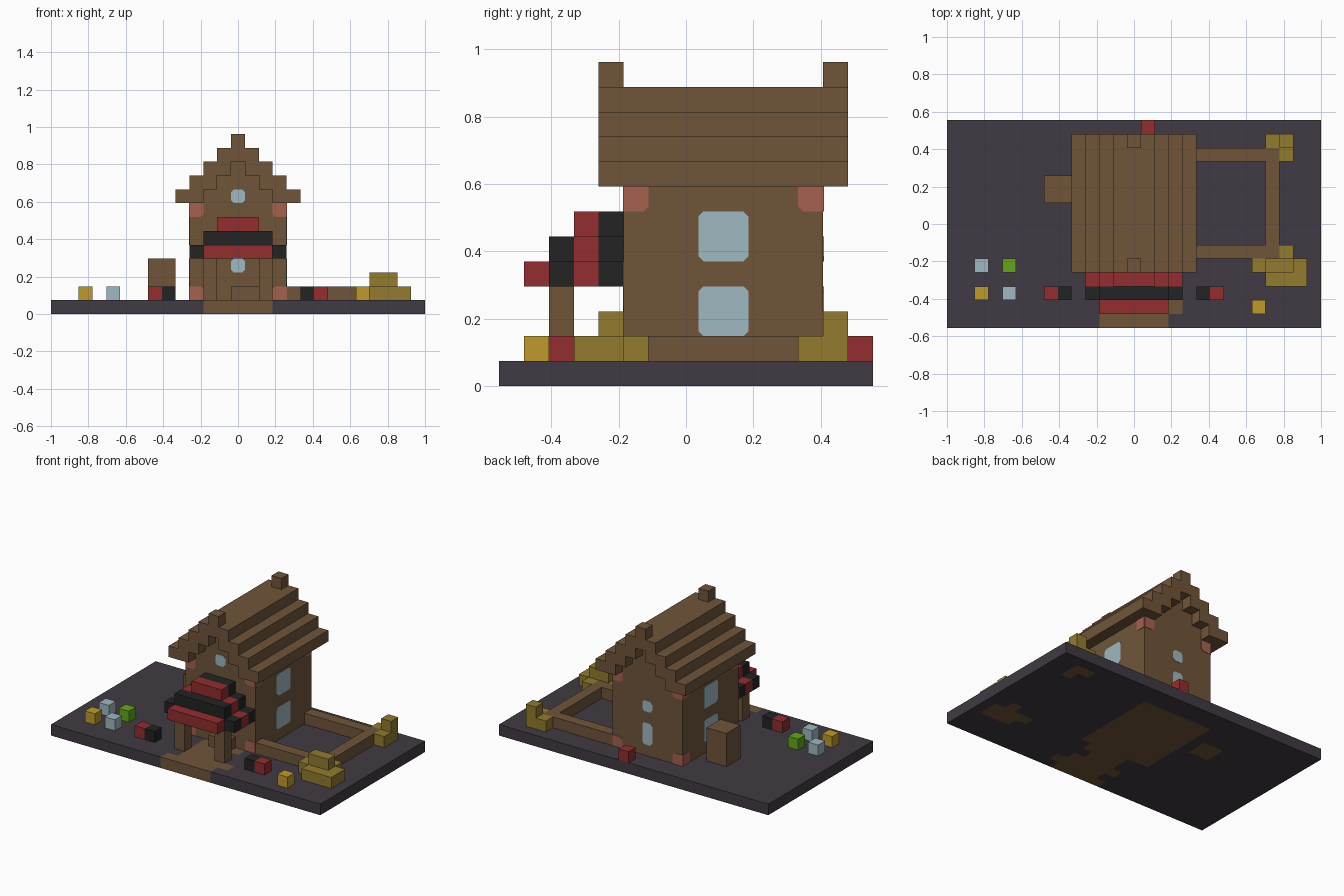
import bpy, bmesh

cube = bpy.data.objects.get("Cube")
if cube:
    bpy.data.objects.remove(cube)

NX, NY = 27, 15          # plot size in blocks
U = 2 / NX               # one block


def material(name, hex_code):
    rgb = [int(hex_code[n:n + 2], 16) / 255 for n in (0, 2, 4)]
    lin = [c / 12.92 if c < 0.04 else ((c + 0.055) / 1.055) ** 2.4 for c in rgb]
    mat = bpy.data.materials.new(name)
    mat.use_nodes = True
    mat.diffuse_color = (*lin, 1)
    bsdf = next(n for n in mat.node_tree.nodes if n.type == 'BSDF_PRINCIPLED')
    bsdf.inputs["Base Color"].default_value = (*lin, 1)
    return mat


WOOD = material("wood_brown", "70553a")
GROUND = material("ground_grey", "413a43")
RED = material("red", "922d2f")
BLACK = material("black", "232323")
PINK = material("brick_pink", "a6614f")
GLASS = material("pale_blue", "9fb8c1")
HAY = material("hay", "927b2f")
YELLOW = material("yellow", "bf9a2e")
GREEN = material("green", "66a51f")


def to_world(i, j, k):
    return ((i - NX / 2) * U, (j - NY / 2) * U, k * U)


def add_object(name, bm, *mats):
    mesh = bpy.data.meshes.new(name)
    bm.to_mesh(mesh)
    bm.free()
    for mat in mats:
        mesh.materials.append(mat)
    obj = bpy.data.objects.new(name, mesh)
    bpy.context.collection.objects.link(obj)
    return obj


def block(name, mat, i, j, k):
    """Box from (start, end) block ranges."""
    bm = bmesh.new()
    bmesh.ops.create_cube(bm, size=1)
    for v in bm.verts:
        v.co = to_world(*(r[0] if c < 0 else r[1] for r, c in zip((i, j, k), v.co)))
    return add_object(name, bm, mat)


def plate(name, mat, axis, at, us, ks, cut=(0, 1, 2, 3)):
    """Thin wall panel with clipped corners; axis is the wall's normal."""
    c = 0.2
    (a, b), (lo, hi) = us, ks
    corners = [(a, lo), (b, lo), (b, hi), (a, hi)]
    mid = ((a + b) / 2, (lo + hi) / 2)
    pts = []
    for n, (u, k) in enumerate(corners):
        if n in cut:
            du = c if u < mid[0] else -c
            dk = c if k < mid[1] else -c
            pair = [(u, k + dk), (u + du, k)]
            pts += pair if n % 2 == 0 else pair[::-1]
        else:
            pts.append((u, k))
    bm = bmesh.new()
    bm.faces.new([bm.verts.new(to_world(at, u, k) if axis == 'x' else to_world(u, at, k))
                  for u, k in pts])
    obj = add_object(name, bm, mat)
    mod = obj.modifiers.new("thickness", 'SOLIDIFY')
    mod.thickness, mod.offset = 0.005, 0
    return obj


# Ground slab, with wooden patches under the house, path, crate and hay
patches = [(10, 17, 5, 13), (11, 16, 0, 1), (12, 17, 1, 2), (11, 16, 2, 3),
           (12, 15, 3, 4), (12, 16, 4, 5), (7, 9, 9, 11), (23, 25, 13, 14),
           (24, 25, 12, 13), (22, 26, 4, 5), (23, 26, 3, 4), (24, 25, 5, 6)]
bm = bmesh.new()
bmesh.ops.create_grid(bm, x_segments=NX, y_segments=NY, size=1)
for v in bm.verts:
    v.co.y *= NY / NX
    v.co.z = U
for f in bm.faces:
    centre = f.calc_center_median()
    i, j = centre.x / U + NX / 2, centre.y / U + NY / 2
    f.material_index = int(any(a < i < b and c < j < d for a, b, c, d in patches))
ground = add_object("ground_slab", bm, GROUND, WOOD)
slab = ground.modifiers.new("thickness", 'SOLIDIFY')
slab.thickness, slab.offset = U, -1

# House body, gables and stepped roof
block("house_walls", WOOD, (10, 17), (5, 13), (1, 8))
for n in range(3):
    block("gable_step", WOOD, (11 + n, 16 - n), (5, 13), (8 + n, 9 + n))
    block("roof_step_right", WOOD, (9 + n, 11 + n), (4, 14), (8 + n, 9 + n))
    block("roof_step_left", WOOD, (16 - n, 18 - n), (4, 14), (8 + n, 9 + n))
block("roof_ridge", WOOD, (12, 15), (4, 14), (11, 12))
for j in (4, 13):
    block("ridge_finial", WOOD, (13, 14), (j, j + 1), (12, 13))

# Windows
for wall in (10, 17):
    for k in (2, 5):
        plate("side_window", GLASS, 'x', wall, (8, 10), (k, k + 2))
for wall, spans in ((5, ((3, 4), (8, 9))), (13, ((2, 4), (5, 6)))):
    for span in spans:
        plate("gable_wall_window", GLASS, 'y', wall, (13, 14), span)

# Brick corners, clipped at the corner that points into the wall
for k in (1, 7):
    for axis, walls, ends in (('x', (10, 17), (5, 12)), ('y', (5, 13), (10, 16))):
        for wall in walls:
            for side, u in enumerate(ends):
                inner = (2, 3)[side] if k == 1 else (1, 0)[side]
                plate("corner_brick", PINK, axis, wall, (u, u + 1), (k, k + 1), (inner,))

# Striped stepped awning on posts, with a doorstep
block("awning_front", RED, (11, 16), (1, 2), (4, 5))
for j, mat in ((2, BLACK), (3, RED), (4, BLACK)):
    block("awning_low", mat, (10, 17), (j, j + 1), (4, 5))
    block("awning_middle", mat, (11, 16), (j, j + 1), (5, 6))
    if j > 2:
        block("awning_top", mat, (12, 15), (j, j + 1), (6, 7))
for i in (11, 15):
    block("awning_post", WOOD, (i, i + 1), (2, 3), (1, 4))
block("doorstep", WOOD, (13, 15), (4, 5), (1, 2))

# Crate and fence
block("crate", WOOD, (7, 9), (9, 11), (1, 4))
block("fence_front", WOOD, (17, 23), (5, 6), (1, 2))
block("fence_back", WOOD, (17, 23), (12, 13), (1, 2))
block("fence_side", WOOD, (23, 24), (5, 13), (1, 2))

# Hay piles
block("hay_front_row", HAY, (23, 26), (3, 4), (1, 2))
block("hay_middle_row", HAY, (22, 26), (4, 5), (1, 2))
block("hay_inner", HAY, (24, 25), (5, 6), (1, 2))
block("hay_top", HAY, (23, 25), (4, 5), (2, 3))
block("hay_back_row", HAY, (23, 25), (13, 14), (1, 2))
block("hay_back_inner", HAY, (24, 25), (12, 13), (1, 2))
block("hay_back_top", HAY, (24, 25), (13, 14), (2, 3))

# Loose blocks around the yard
for name, mat, i, j in (("yellow_block", YELLOW, 2, 2), ("yellow_block", YELLOW, 22, 1),
                        ("pale_block", GLASS, 4, 2), ("pale_block", GLASS, 2, 4),
                        ("green_block", GREEN, 4, 4), ("red_block", RED, 7, 2),
                        ("black_block", BLACK, 8, 2), ("black_block", BLACK, 18, 2),
                        ("red_block", RED, 19, 2), ("red_block", RED, 14, 14)):
    block(name, mat, (i, i + 1), (j, j + 1), (1, 2))
